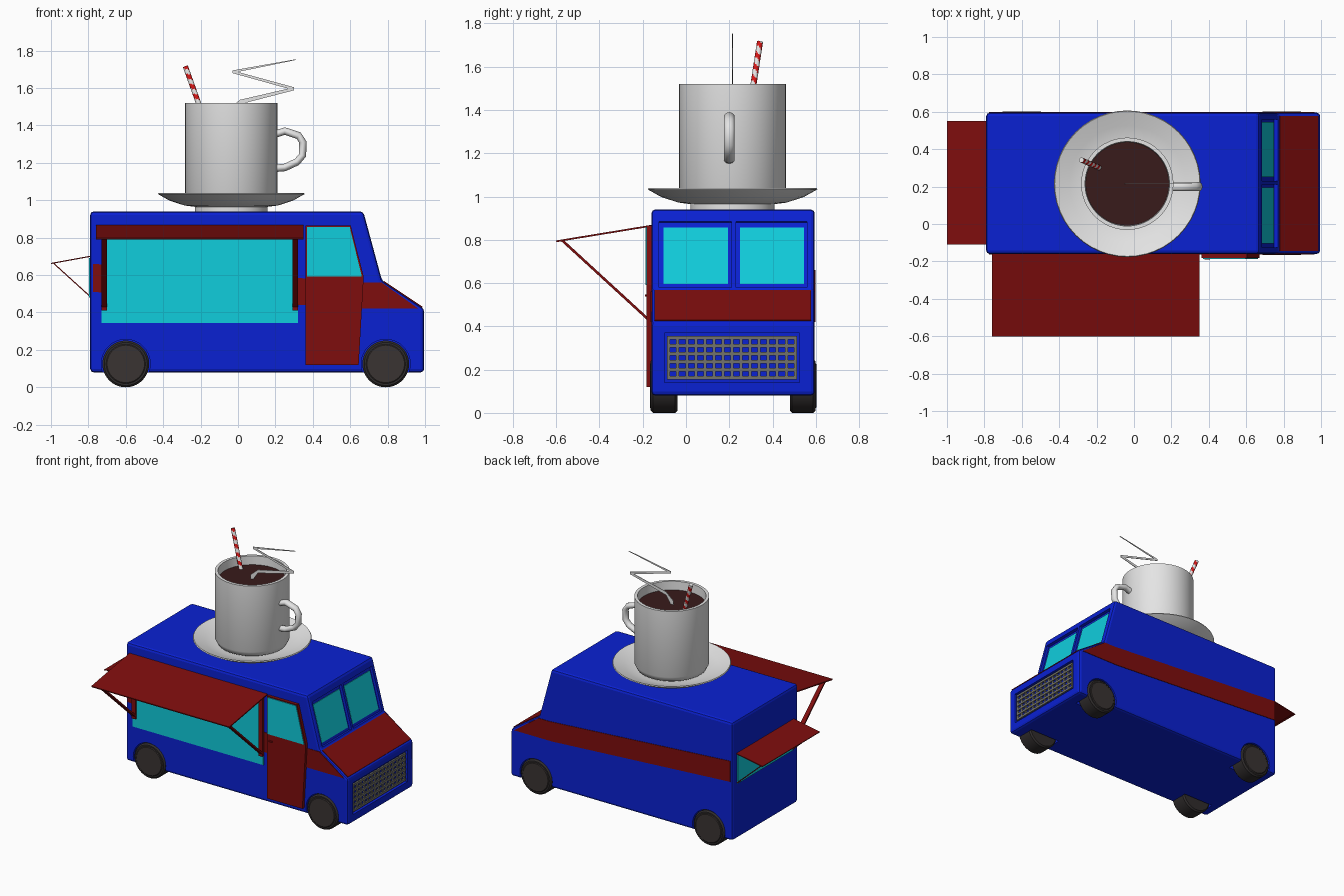
import bpy, bmesh, math
from mathutils import Vector

if "Cube" in bpy.data.objects:
    bpy.data.objects.remove(bpy.data.objects["Cube"])


def material(name, r, g, b):
    m = bpy.data.materials.new(name)
    m.use_nodes = True
    m.diffuse_color = (r, g, b, 1)
    m.node_tree.nodes["Principled BSDF"].inputs["Base Color"].default_value = (r, g, b, 1)
    return m


blue = material("body blue", 0.003, 0.015, 0.65)
teal = material("window teal", 0.005, 0.61, 0.72)
red = material("trim red", 0.21, 0.004, 0.004)
white = material("china white", 0.78, 0.78, 0.78)
rubber = material("tyre black", 0.03, 0.026, 0.026)
hub_grey = material("hub dark grey", 0.042, 0.034, 0.032)
coffee = material("coffee brown", 0.04, 0.011, 0.011)
candy = material("straw red", 0.68, 0.008, 0.008)
metal = material("grille grey", 0.17, 0.17, 0.15)


def finish(name, bm, *mats, smooth=None):
    bmesh.ops.recalc_face_normals(bm, faces=bm.faces)
    me = bpy.data.meshes.new(name)
    bm.to_mesh(me)
    bm.free()
    for m in mats:
        me.materials.append(m)
    ob = bpy.data.objects.new(name, me)
    bpy.context.collection.objects.link(ob)
    if smooth:
        bpy.ops.object.select_all(action="DESELECT")
        ob.select_set(True)
        bpy.context.view_layer.objects.active = ob
        bpy.ops.object.shade_smooth_by_angle(angle=math.radians(smooth))
    return ob


def prism(name, pts, lo, hi, mat, axis="y"):
    """Extrude an (x,z) outline along y, or a (y,z) outline along x."""
    bm = bmesh.new()
    place = (lambda p, t: (p[0], t, p[1])) if axis == "y" else (lambda p, t: (t, p[0], p[1]))
    ends = [[bm.verts.new(place(p, t)) for p in pts] for t in (lo, hi)]
    for ring in ends:
        bm.faces.new(ring)
    for i in range(len(pts)):
        j = (i + 1) % len(pts)
        bm.faces.new((ends[0][i], ends[0][j], ends[1][j], ends[1][i]))
    return finish(name, bm, mat)


def rect(a, b, c, d):
    return [(a, c), (b, c), (b, d), (a, d)]


def band(a, b, lo, hi):
    """Quad outline following a line, between two offsets to its outer side."""
    a, b = Vector(a), Vector(b)
    d = (b - a).normalized()
    n = Vector((-d.y, d.x))
    return [a + n * lo, b + n * lo, b + n * hi, a + n * hi]


def lathe(name, profile, centre, mat, steps=48, smooth=40, axis="z"):
    bm = bmesh.new()
    up = Vector((0, 0, 1)) if axis == "z" else Vector((0, 1, 0))
    vs = [bm.verts.new(Vector((r, 0, 0)) + up * h) for r, h in profile]
    edges = [bm.edges.new(p) for p in zip(vs, vs[1:])]
    bmesh.ops.spin(bm, geom=vs + edges, cent=(0, 0, 0), axis=up,
                   angle=math.tau, steps=steps, use_merge=True)
    bmesh.ops.remove_doubles(bm, verts=bm.verts, dist=0.0001)
    bmesh.ops.translate(bm, verts=bm.verts, vec=centre)
    return finish(name, bm, mat, smooth=smooth)


# Body shell
RIGHT, LEFT = -0.16, 0.595
BACK, NOSE = -0.79, 0.995
roof_edge, cowl, nose_top = (0.67, 0.94), (0.77, 0.57), (NOSE, 0.42)
body = prism("body", [(BACK, 0.08), (BACK, 0.94), roof_edge, cowl, nose_top, (NOSE, 0.08)],
             RIGHT, LEFT, blue)
bevel = body.modifiers.new("edge bevel", "BEVEL")
bevel.width = 0.018
bevel.segments = 2


def cut(cutter):
    cutter.hide_render = True
    cutter.hide_set(True)
    mod = body.modifiers.new("cut", "BOOLEAN")
    mod.operation, mod.solver, mod.object = "DIFFERENCE", "EXACT", cutter


# Windscreen panes in recesses
def screen_at(z):
    return (roof_edge[0] + (roof_edge[1] - z) * 0.27, z)


for side, y0, y1 in (("right", -0.125, 0.21), ("left", 0.23, 0.56)):
    cut(prism(f"{side}_screen_cutter", band(screen_at(0.885), screen_at(0.58), -0.02, 0.05), y0, y1, blue))
    prism(f"{side}_windscreen", band(screen_at(0.86), screen_at(0.60), -0.025, -0.014),
          y0 + 0.02, y1 - 0.015, teal)

# Grille with crossing bars in a recess
cut(prism("grille_cutter", rect(-0.1, 0.525, 0.14, 0.37), NOSE - 0.02, NOSE + 0.05, blue, "x"))
for i in range(15):
    y = -0.08 + i * 0.0418
    prism("grille_upright", rect(y - 0.007, y + 0.007, 0.155, 0.355), NOSE - 0.015, NOSE - 0.005, metal, "x")
for i in range(6):
    z = 0.163 + i * 0.0368
    prism("grille_crossbar", rect(-0.087, 0.512, z - 0.008, z + 0.008), NOSE - 0.013, NOSE - 0.002, metal, "x")

# Wheels in arches
for x in (-0.60, 0.79):
    for y0, y1, out in ((RIGHT - 0.003, -0.04, -1), (0.48, LEFT + 0.003, 1)):
        outer = y0 if out < 0 else y1
        cut(lathe("arch_cutter", [(0, y0 - 0.02), (0.131, y0 - 0.02), (0.131, y1 + 0.02), (0, y1 + 0.02)],
                  (x, 0, 0.125), blue, 40, None, "y"))
        lathe("wheel", [(0, y0), (0.115, y0), (0.125, y0 + 0.01), (0.125, y1 - 0.01), (0.115, y1), (0, y1)],
              (x, 0, 0.125), rubber, 40, 30, "y")
        lathe("hub", [(0, outer), (0.105, outer), (0.1, outer + out * 0.004), (0, outer + out * 0.004)],
              (x, 0, 0.125), hub_grey, 40, 30, "y")

# Red bonnet and the rising side stripe
prism("bonnet", band((0.778, 0.565), (0.985, 0.427), -0.004, 0.004), -0.145, 0.577, red)
stripe = [(BACK + 0.015, 0.51), (BACK + 0.015, 0.66), (0.68, 0.56), (0.768, 0.56), (0.965, 0.42), (0.66, 0.42)]
prism("right_stripe", stripe, RIGHT - 0.003, RIGHT + 0.002, red)
prism("left_stripe", stripe, LEFT - 0.002, LEFT + 0.004, red)

# Serving window, awning and struts
prism("serving_window", rect(-0.73, 0.32, 0.345, 0.86), RIGHT - 0.007, RIGHT, teal)
prism("awning", band((-0.60, 0.793), (RIGHT, 0.865), -0.004, 0.004), -0.76, 0.35, red, "x")
for x in (-0.73, 0.292):
    prism("awning_strut", band((-0.572, 0.797), (-0.172, 0.43), -0.006, 0.006), x, x + 0.03, red, "x")
    prism("awning_rail", rect(-0.18, RIGHT, 0.41, 0.865), x, x + 0.03, red, "x")

# Rear window, awning and struts
prism("rear_window", rect(-0.10, 0.54, 0.48, 0.69), BACK - 0.006, BACK, teal, "x")
prism("rear_awning", band((-1.0, 0.662), (BACK, 0.70), -0.003, 0.003), -0.11, 0.55, red)
for y in (-0.10, 0.525):
    prism("rear_strut", band((-0.985, 0.662), (BACK, 0.485), -0.003, 0.003), y, y + 0.015, red)

# Side door with window and handle
prism("door", [(0.36, 0.12), (0.36, 0.865), (0.603, 0.865), (0.672, 0.59), (0.645, 0.12)],
      RIGHT - 0.022, RIGHT, red)
prism("door_window", [(0.369, 0.592), (0.369, 0.858), (0.597, 0.858), (0.662, 0.592)],
      RIGHT - 0.027, RIGHT - 0.02, teal)
prism("door_handle", rect(0.378, 0.405, 0.538, 0.548), RIGHT - 0.03, RIGHT - 0.02, red)

# Saucer, cup and coffee on the roof
CX, CY = -0.036, 0.215
lathe("saucer", [(0, 0.935), (0.195, 0.935), (0.195, 0.965), (0.25, 0.972), (0.33, 0.998), (0.392, 1.033),
                 (0.388, 1.04), (0.31, 1.012), (0.23, 0.988), (0, 0.985)], (CX, CY, 0), white)
lathe("cup", [(0, 0.985), (0.19, 0.985), (0.23, 1.005), (0.247, 1.04), (0.247, 1.52), (0.226, 1.52),
              (0.222, 1.44), (0, 1.44)], (CX, CY, 0), white)
lathe("coffee", [(0.223, 1.458), (0, 1.458)], (CX, CY, 0), coffee)


def tube(bm, path, radius, sides, squash=1.0):
    """Skin a path lying roughly in the xz plane with rings of vertices."""
    rings = []
    for i, p in enumerate(path):
        t = (path[min(i + 1, len(path) - 1)] - path[max(i - 1, 0)]).normalized()
        u = t.cross(Vector((0, 1, 0))).normalized()
        v = t.cross(u)
        angles = [math.tau * k / sides for k in range(sides)]
        rings.append([bm.verts.new(p + radius * (u * math.cos(a) * squash + v * math.sin(a))) for a in angles])
    faces = {}
    for i in range(len(rings) - 1):
        for k in range(sides):
            n = (k + 1) % sides
            faces[i, k] = bm.faces.new((rings[i][k], rings[i][n], rings[i + 1][n], rings[i + 1][k]))
    bm.faces.new(rings[0])
    bm.faces.new(rings[-1])
    return faces


# Cup handle
bm = bmesh.new()
loop = [(0.19, 1.35), (0.25, 1.37), (0.325, 1.345), (0.347, 1.31), (0.345, 1.24), (0.315, 1.205), (0.25, 1.175), (0.19, 1.17)]
tube(bm, [Vector((x, 0.2, z)) for x, z in loop], 0.025, 10, 0.8)
finish("cup_handle", bm, white, smooth=50)

# Striped straw, coloured by a helix rule
bm = bmesh.new()
foot, tip, rows, sides = Vector((-0.183, 0.30, 1.44)), Vector((-0.281, 0.342, 1.715)), 36, 12
faces = tube(bm, [foot.lerp(tip, i / rows) for i in range(rows + 1)], 0.014, sides)
for (row, k), f in faces.items():
    f.material_index = int((row / 7 + k / sides) % 1 < 0.5)
finish("straw", bm, white, candy, smooth=40)

# Flat zigzag wisp of steam
wisp = [(-0.05, 1.455, 0.03), (0.01, 1.525, 0.012), (0.30, 1.596, 0.008), (-0.03, 1.687, 0.007), (0.31, 1.752, 0.002)]
for (x0, z0, w0), (x1, z1, w1) in zip(wisp, wisp[1:]):
    prism("steam", [(x0, z0 - w0), (x1, z1 - w1), (x1, z1 + w1), (x0, z0 + w0)], CY - 0.002, CY + 0.002, white)
